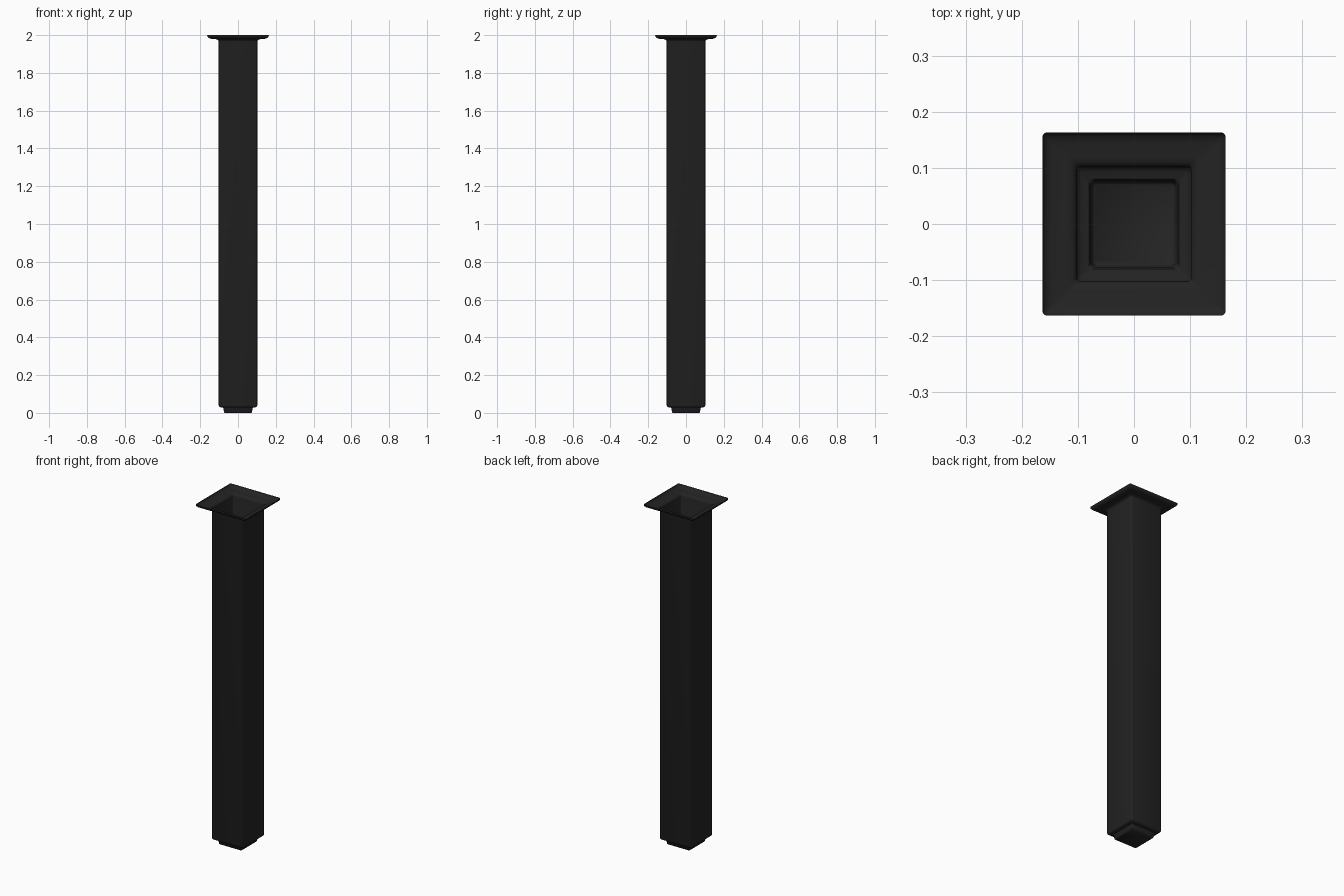
import bpy, bmesh, math

cube = bpy.data.objects.get("Cube")
if cube:
    bpy.data.objects.remove(cube, do_unlink=True)

# Single matte black finish
black = bpy.data.materials.new("matte_black")
black.use_nodes = True
color = (0.017, 0.017, 0.017, 1)
black.diffuse_color = color
bsdf = black.node_tree.nodes["Principled BSDF"]
bsdf.inputs["Base Color"].default_value = color
bsdf.inputs["Roughness"].default_value = 0.6


def rounded_square(bm, half, z, radius=0.007, steps=3):
    """Ring of vertices around a square with softened corners."""
    ring = []
    for corner in range(4):
        middle = math.pi / 4 + corner * math.pi / 2
        cx = math.copysign(half - radius, math.cos(middle))
        cy = math.copysign(half - radius, math.sin(middle))
        for i in range(steps + 1):
            a = corner * math.pi / 2 + i / steps * math.pi / 2
            ring.append(bm.verts.new((cx + radius * math.cos(a),
                                      cy + radius * math.sin(a), z)))
    return ring


def square_shell(name, profile):
    """Open sheet lofted through square rings, closed at its lowest ring."""
    bm = bmesh.new()
    rings = [rounded_square(bm, half, z) for half, z in profile]
    bm.faces.new(list(reversed(rings[0])))
    for low, high in zip(rings, rings[1:]):
        n = len(low)
        for i in range(n):
            j = (i + 1) % n
            bm.faces.new((low[i], low[j], high[j], high[i]))
    mesh = bpy.data.meshes.new(name)
    bm.to_mesh(mesh)
    bm.free()
    mesh.materials.append(black)
    obj = bpy.data.objects.new(name, mesh)
    bpy.context.collection.objects.link(obj)
    bpy.ops.object.select_all(action='DESELECT')
    obj.select_set(True)
    bpy.context.view_layer.objects.active = obj
    bpy.ops.object.shade_smooth_by_angle(angle=math.radians(40))
    return obj


# Stepped foot, hollow square tube and shallow flared flange in one sheet
foot = [(0.071, 0), (0.074, 0.003), (0.077, 0.024), (0.08, 0.028)]
tube = [(0.094, 0.03), (0.099, 0.033), (0.102, 0.04), (0.102, 1.966)]
flange = [(0.104, 1.972), (0.11, 1.977), (0.12, 1.979), (0.145, 1.981),
          (0.156, 1.985), (0.162, 1.992), (0.163, 2)]
square_shell("square_leg", foot + tube + flange)
